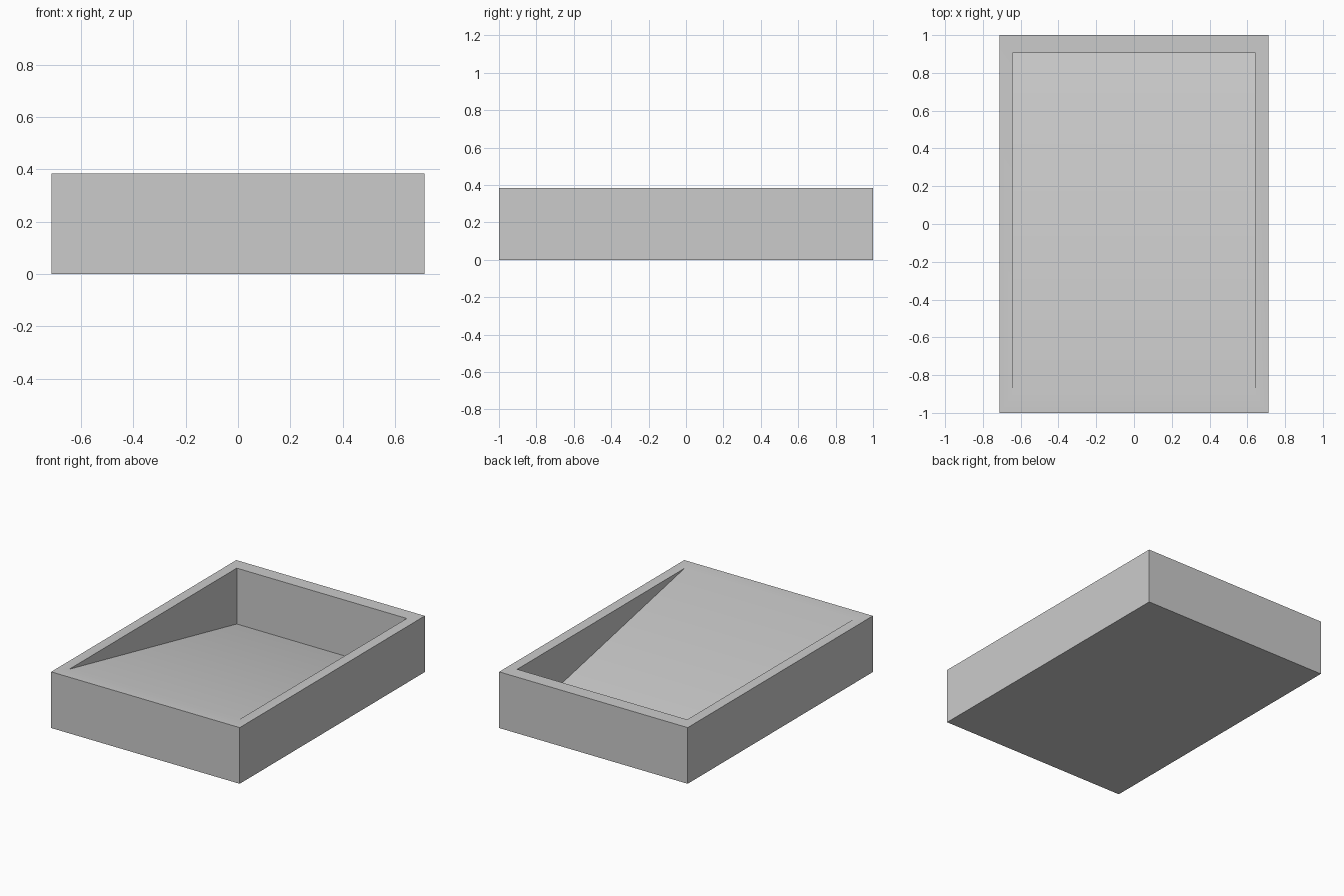
import bpy
import bmesh
import math

default = bpy.data.objects.get("Cube")
if default:
    bpy.data.objects.remove(default, do_unlink=True)

HALF_X, HALF_Y, HEIGHT = 0.713, 1.0, 0.384
IN_X, IN_Y = 0.643, 0.905
FLOOR_Z = 0.002

# Plain grey material
grey = bpy.data.materials.new("light grey")
grey.use_nodes = True
colour = (0.6, 0.6, 0.6, 1)
grey.diffuse_color = colour
bsdf = grey.node_tree.nodes["Principled BSDF"]
bsdf.inputs["Base Color"].default_value = colour

bm = bmesh.new()


def ring(x, y, z):
    """Four corners: front right, front left, back left, back right."""
    return [bm.verts.new((sx * x, sy * y, z))
            for sx, sy in ((-1, -1), (1, -1), (1, 1), (-1, 1))]


bottom = ring(HALF_X, HALF_Y, 0)
top = ring(HALF_X, HALF_Y, HEIGHT)
lip = ring(IN_X, IN_Y, HEIGHT)

# Outer walls and mitred rim
bm.faces.new(bottom[::-1])
for lower, upper in ((bottom, top), (top, lip)):
    for i in range(4):
        j = (i + 1) % 4
        bm.faces.new((lower[i], lower[j], upper[j], upper[i]))

# Wedge recess: ramp falls from the front lip to the back wall
deep_left = bm.verts.new((IN_X, IN_Y, FLOOR_Z))
deep_right = bm.verts.new((-IN_X, IN_Y, FLOOR_Z))
bm.faces.new((lip[0], lip[1], deep_left, deep_right))
bm.faces.new((lip[1], lip[2], deep_left))
bm.faces.new((lip[3], lip[0], deep_right))
bm.faces.new((lip[2], lip[3], deep_right, deep_left))
bmesh.ops.recalc_face_normals(bm, faces=bm.faces[:])

mesh = bpy.data.meshes.new("ramped_tray")
bm.to_mesh(mesh)
bm.free()
mesh.materials.append(grey)
tray = bpy.data.objects.new("ramped_tray", mesh)
bpy.context.collection.objects.link(tray)

# Soft blend from the front rim into the ramp, crisp corners elsewhere
bpy.ops.object.select_all(action="DESELECT")
tray.select_set(True)
bpy.context.view_layer.objects.active = tray
bpy.ops.object.shade_smooth_by_angle(angle=math.radians(30))
